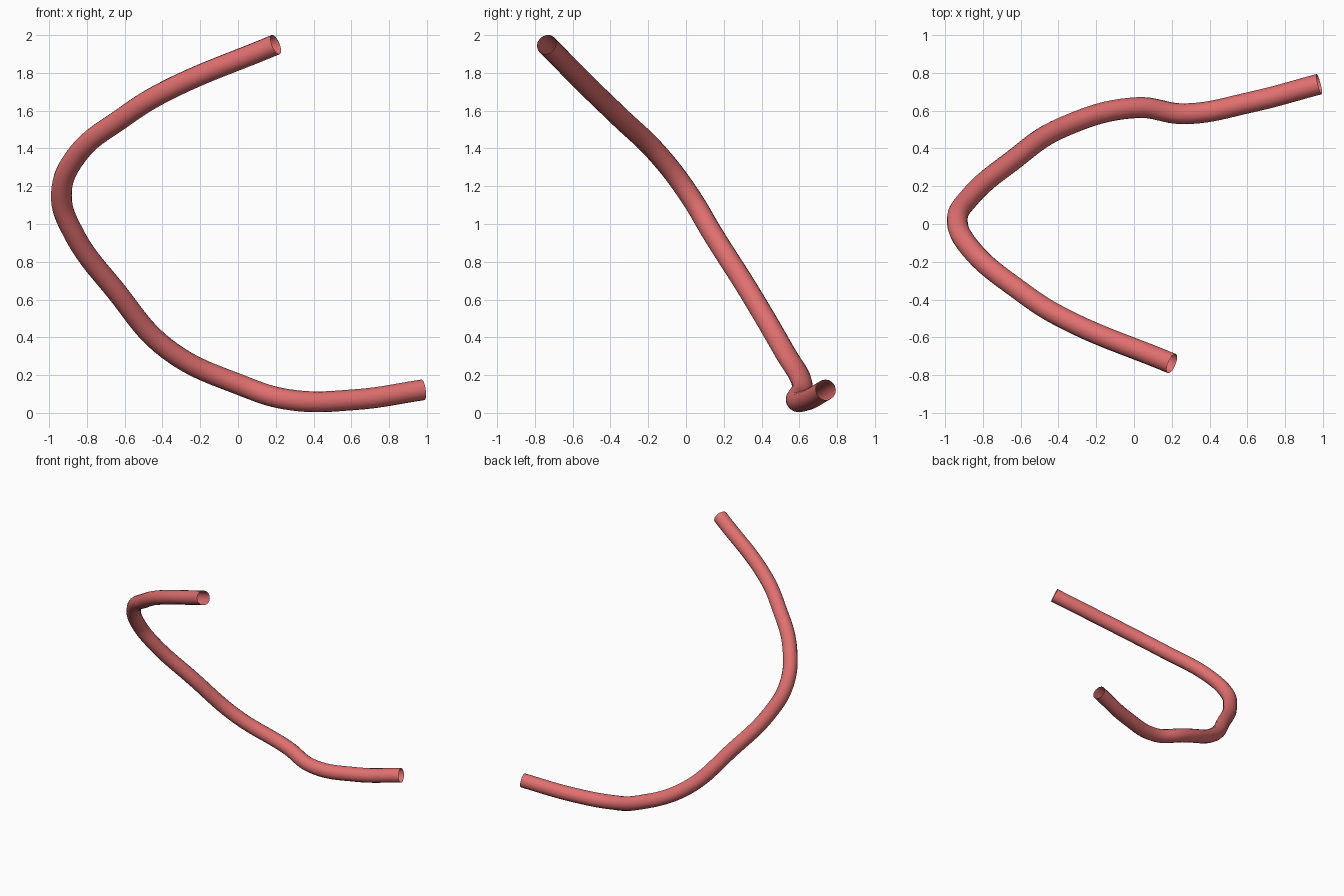
import bpy

if "Cube" in bpy.data.objects:
    bpy.data.objects.remove(bpy.data.objects["Cube"])

# Centre line of the bent tube, from the low end to the high end
path = [
    (0.98, 0.74, 0.122), (0.62, 0.645, 0.07), (0.27, 0.583, 0.07),
    (0.02, 0.616, 0.145), (-0.37, 0.515, 0.335), (-0.65, 0.33, 0.65),
    (-0.87, 0.14, 0.95), (-0.935, 0.02, 1.15), (-0.86, -0.135, 1.355),
    (-0.60, -0.355, 1.57), (-0.39, -0.49, 1.70), (0.20, -0.738, 1.95),
]

# Open round tube swept along a smooth curve
curve = bpy.data.curves.new("tube_path", "CURVE")
curve.dimensions = "3D"
curve.resolution_u = 10
curve.bevel_depth = 0.055
curve.bevel_resolution = 6
curve.use_fill_caps = False
spline = curve.splines.new("BEZIER")
spline.bezier_points.add(len(path) - 1)
for point, co in zip(spline.bezier_points, path):
    point.co = co
    point.handle_left_type = point.handle_right_type = "AUTO"

tube = bpy.data.objects.new("bent_tube", curve)
bpy.context.collection.objects.link(tube)

# Turn the sweep into a smooth mesh
bpy.context.view_layer.objects.active = tube
tube.select_set(True)
bpy.ops.object.convert(target="MESH")
tube = bpy.context.object
tube.name = "bent_tube"
bpy.ops.object.shade_smooth()

# Red finish
red = bpy.data.materials.new("red")
red.diffuse_color = (0.75, 0.16, 0.16, 1)
red.use_nodes = True
red.node_tree.nodes["Principled BSDF"].inputs["Base Color"].default_value = red.diffuse_color
tube.data.materials.clear()
tube.data.materials.append(red)
